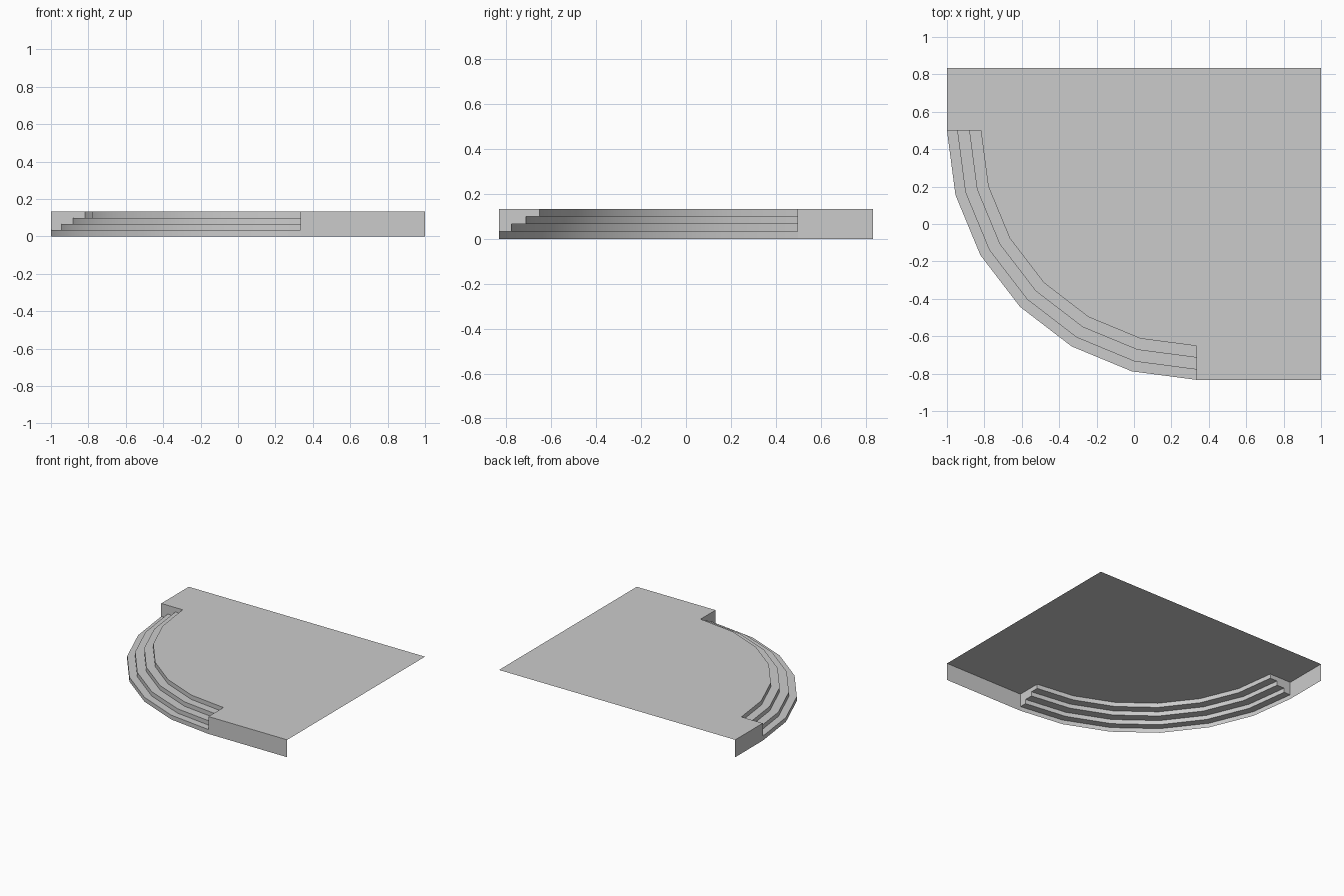
import bpy, bmesh
from math import sin, cos, radians
from mathutils import Vector

old = bpy.data.objects.get("Cube")
if old:
    bpy.data.objects.remove(old)

# Main dimensions
HX, HY, TOP = 1.0, 0.833, 0.133
CX, CY = 0.333, 0.5               # centre of the step arcs
RADII = (1.333, 1.278, 1.214, 1.152)
RISE = TOP / len(RADII)
SEGMENTS = 6

grey = bpy.data.materials.new("light grey stone")
grey.use_nodes = True
COLOUR = (0.6, 0.6, 0.6, 1)
grey.diffuse_color = COLOUR
grey.node_tree.nodes["Principled BSDF"].inputs["Base Color"].default_value = COLOUR


def arc(radius, z):
    """Quarter arc from the right end round to the front end."""
    angles = [radians(90 * i / SEGMENTS) for i in range(SEGMENTS + 1)]
    return [Vector((CX - radius * cos(a), CY - radius * sin(a), z)) for a in angles]


def make_object(name, faces):
    """Make an open surface from (points, facing direction) pairs."""
    bm = bmesh.new()
    for points, facing in faces:
        face = bm.faces.new([bm.verts.new(p) for p in points])
        face.normal_update()
        if face.normal.dot(Vector(facing)) < 0:
            face.normal_flip()
    bmesh.ops.remove_doubles(bm, verts=bm.verts[:], dist=0.0001)
    mesh = bpy.data.meshes.new(name)
    bm.to_mesh(mesh)
    bm.free()
    mesh.materials.append(grey)
    obj = bpy.data.objects.new(name, mesh)
    bpy.context.collection.objects.link(obj)
    return obj


def strip(lower, upper, facing=None):
    """Quads between two matching arcs; risers face away from the centre."""
    quads = []
    for i in range(SEGMENTS):
        points = (lower[i], lower[i + 1], upper[i + 1], upper[i])
        middle = (lower[i] + lower[i + 1]) / 2 - Vector((CX, CY, 0))
        quads.append((points, facing or (middle.x, middle.y, 0)))
    return quads


def wall(a, b, facing):
    """Upright panel between two plan points."""
    return [([(*a, 0), (*b, 0), (*b, TOP), (*a, TOP)], facing)]


# Platform top, with the stairwell cut out of its corner
outline = arc(RADII[-1], TOP)
outline += [(CX, -HY, TOP), (HX, -HY, TOP), (HX, HY, TOP), (-HX, HY, TOP), (-HX, CY, TOP)]
make_object("platform_top", [(outline, (0, 0, 1))])

# Outer walls beside the steps
make_object("front_wall", wall((CX, -HY), (HX, -HY), (0, -1, 0)))
make_object("right_wall", wall((-HX, CY), (-HX, HY), (-1, 0, 0)))

# Curved risers and treads
steps = []
for i, radius in enumerate(RADII):
    low, high = i * RISE, (i + 1) * RISE
    steps += strip(arc(radius, low), arc(radius, high))
    if i + 1 < len(RADII):
        steps += strip(arc(radius, high), arc(RADII[i + 1], high), (0, 0, 1))
curved_steps = make_object("curved_steps", steps)
bpy.ops.object.select_all(action='DESELECT')
curved_steps.select_set(True)
bpy.context.view_layer.objects.active = curved_steps
bpy.ops.object.shade_smooth_by_angle(angle=radians(30))

# Stepped cheek walls closing both ends of the stairwell
profile = [(RADII[0], TOP)]
for i, radius in enumerate(RADII):
    if i:
        profile.append((radius, i * RISE))
    profile.append((radius, (i + 1) * RISE))
make_object("right_cheek_wall", [([(CX - r, CY, z) for r, z in profile], (0, -1, 0))])
make_object("front_cheek_wall", [([(CX, CY - r, z) for r, z in profile], (-1, 0, 0))])
